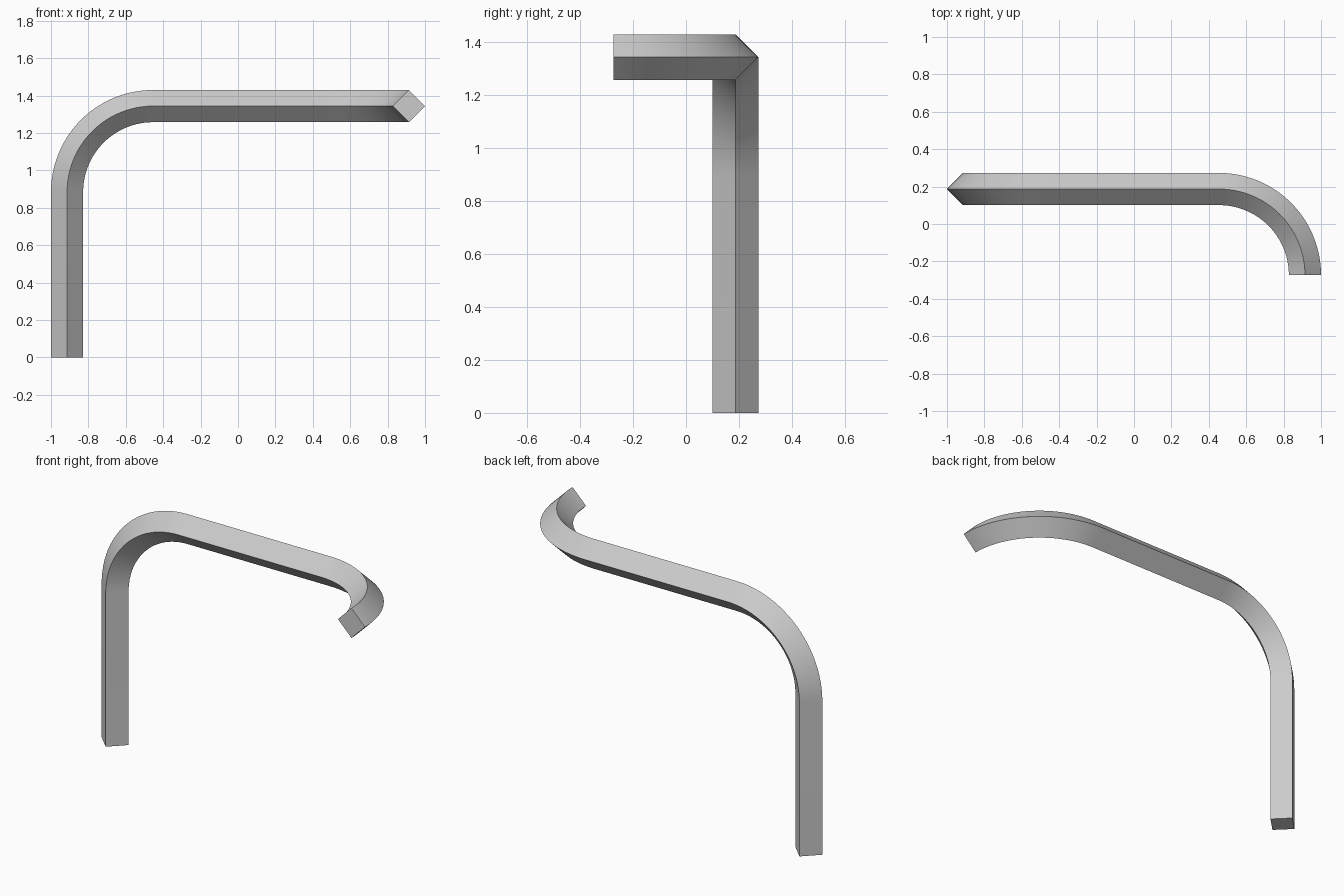
import bpy
import bmesh
from math import sin, cos, pi, radians
from mathutils import Vector

cube = bpy.data.objects.get("Cube")
if cube:
    bpy.data.objects.remove(cube, do_unlink=True)

HALF = 0.086      # half diagonal of the square bar
BEND = 0.46       # bend radius along the centre line
STEPS = 24
X, Y, Z = 0.914, 0.187, 1.344
FRONT = -0.273
AX, AY, AZ = Vector((1, 0, 0)), Vector((0, 1, 0)), Vector((0, 0, 1))

# Sections along the bar: centre and its two diagonal directions
sections = [(Vector((-X, Y, 0)), -AX, AY)]

# Bend from the upright post into the horizontal bar
centre = Vector((-X + BEND, Y, Z - BEND))
for i in range(STEPS + 1):
    a = pi / 2 * i / STEPS
    out = -AX * cos(a) + AZ * sin(a)
    sections.append((centre + out * BEND, out, AY))

# Bend from the horizontal bar towards the front
centre = Vector((X - BEND, Y - BEND, Z))
for i in range(STEPS + 1):
    a = pi / 2 * i / STEPS
    out = AY * cos(a) + AX * sin(a)
    sections.append((centre + out * BEND, AZ, out))
sections[-1][0].y = FRONT

# Skin the sections and cap both ends
bm = bmesh.new()
rings = [[bm.verts.new(c + d * HALF) for d in (u, v, -u, -v)]
         for c, u, v in sections]
for r0, r1 in zip(rings, rings[1:]):
    for k in range(4):
        n = (k + 1) % 4
        bm.faces.new((r0[k], r0[n], r1[n], r1[k]))
bm.faces.new(rings[0])
bm.faces.new(rings[-1])
bmesh.ops.recalc_face_normals(bm, faces=bm.faces)
mesh = bpy.data.meshes.new("bent_bar")
bm.to_mesh(mesh)
bm.free()

# Plain grey finish
mat = bpy.data.materials.new("light_grey")
mat.use_nodes = True
grey = (0.6, 0.6, 0.6, 1)
mat.diffuse_color = grey
mat.node_tree.nodes["Principled BSDF"].inputs["Base Color"].default_value = grey
mesh.materials.append(mat)

bar = bpy.data.objects.new("bent_bar", mesh)
bpy.context.collection.objects.link(bar)
bpy.ops.object.select_all(action="DESELECT")
bar.select_set(True)
bpy.context.view_layer.objects.active = bar
bpy.ops.object.shade_smooth_by_angle(angle=radians(30))
